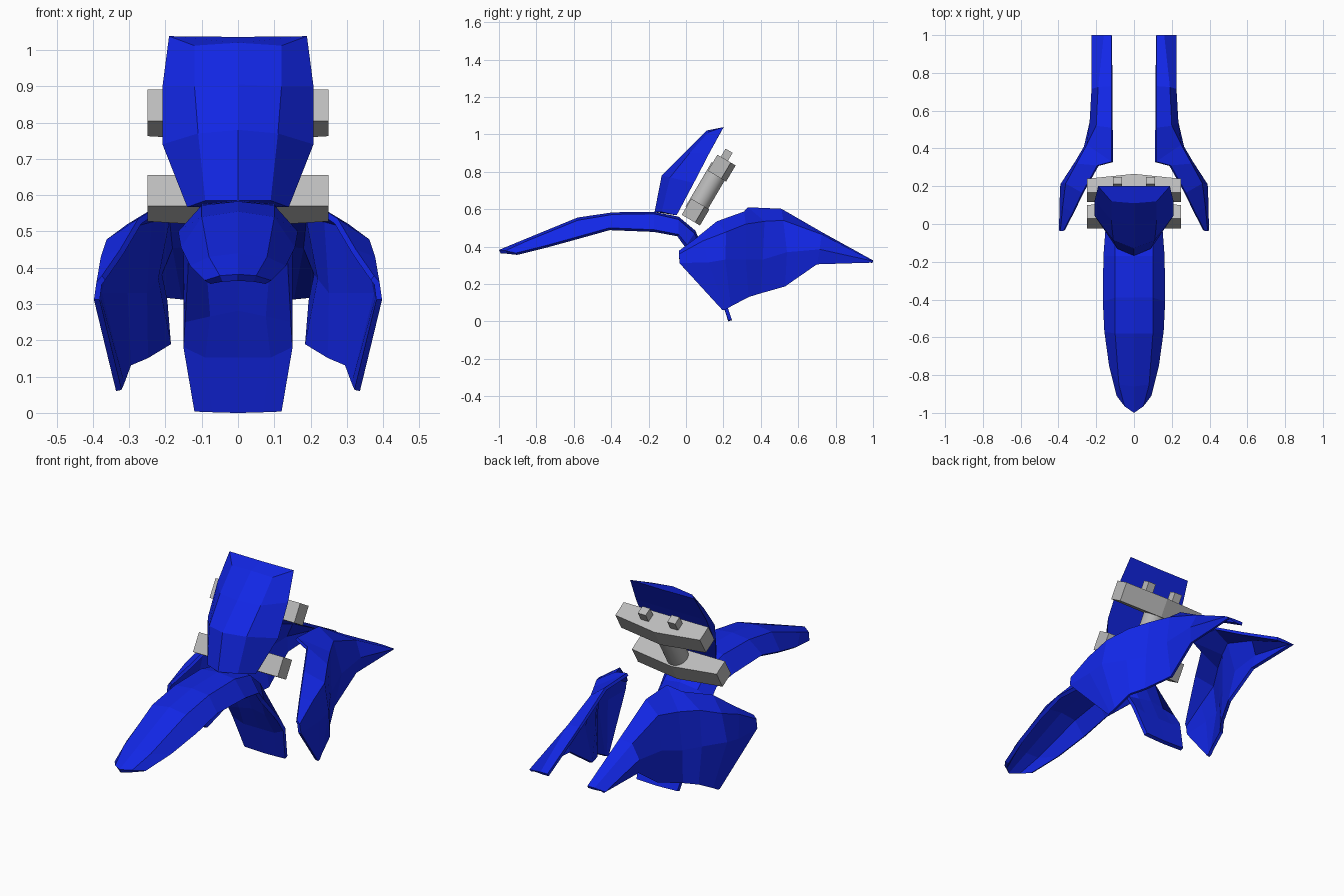
import bpy, bmesh, math
from mathutils import Matrix, Vector

if "Cube" in bpy.data.objects:
    bpy.data.objects.remove(bpy.data.objects["Cube"])


def material(name, rgb):
    m = bpy.data.materials.new(name)
    m.diffuse_color = (*rgb, 1)
    m.use_nodes = True
    m.node_tree.nodes["Principled BSDF"].inputs["Base Color"].default_value = m.diffuse_color
    return m


BLUE = material("blue plastic", (0.006, 0.02, 0.8))
GREY = material("grey metal", (0.5, 0.5, 0.5))


def finish(bm, name, mat):
    me = bpy.data.meshes.new(name)
    bm.to_mesh(me)
    bm.free()
    me.materials.append(mat)
    ob = bpy.data.objects.new(name, me)
    bpy.context.collection.objects.link(ob)
    return ob


def mirrored_loft(name, stations, thickness=0, capped=False):
    """Skin a grid of cross-sections, mirror it across x, optionally thicken it."""
    bm = bmesh.new()
    rows = [[bm.verts.new(p) for p in s] for s in stations]
    for a, b in zip(rows, rows[1:]):
        for i in range(len(a) - 1):
            bm.faces.new((a[i], a[i + 1], b[i + 1], b[i]))
    if capped:
        bm.faces.new(rows[0])
        bm.faces.new(rows[-1])
        bmesh.ops.recalc_face_normals(bm, faces=bm.faces)
    ob = finish(bm, name, BLUE)
    ob.modifiers.new("mirror", 'MIRROR').merge_threshold = 0.002
    if thickness:
        s = ob.modifiers.new("thickness", 'SOLIDIFY')
        s.thickness = thickness
        s.offset = -1
    return ob


# front fender with the mud flap behind it: centre, shoulder, edge
mirrored_loft("front_fender", [
    [(0, -1.0, .382), (.05, -.965, .378), (.092, -.91, .365)],
    [(0, -.86, .44), (.08, -.85, .43), (.132, -.75, .405)],
    [(0, -.58, .555), (.1, -.58, .54), (.157, -.57, .455)],
    [(0, -.39, .583), (.1, -.39, .572), (.165, -.41, .50)],
    [(0, -.17, .585), (.1, -.17, .575), (.162, -.17, .49)],
    [(0, -.04, .56), (.1, -.04, .545), (.152, -.04, .465)],
    [(0, .05, .485), (.1, .045, .47), (.15, .005, .41)],
    [(0, .135, .29), (.08, .135, .275), (.15, .14, .26)],
    [(0, .195, .16), (.09, .195, .16), (.15, .185, .19)],
    [(0, .245, .006), (.07, .245, .008), (.12, .245, .01)],
], .02)

# front plate: front centre, shoulder, edge, flat back centre
mirrored_loft("front_plate", [
    [(0, -.168, .585), (.09, -.13, .585), (.14, -.05, .567), (0, -.05, .567)],
    [(0, -.13, .78), (.11, -.085, .77), (.208, .042, .74), (0, .042, .74)],
    [(0, -.005, .905), (.12, .02, .90), (.208, .125, .90), (0, .125, .90)],
    [(0, .11, 1.02), (.12, .12, 1.012), (.19, .2, 1.038), (0, .2, 1.036)],
], capped=True)

# side shrouds: top edge, upper crease, widest line, lower edge
mirrored_loft("side_shrouds", [
    [(.375, -.037, .378), (.39, -.037, .36), (.397, -.035, .312), (.336, .195, .06)],
    [(.325, .06, .45), (.378, .09, .43), (.394, .12, .315), (.336, .21, .062)],
    [(.275, .165, .535), (.362, .215, .478), (.39, .21, .33), (.328, .24, .08)],
    [(.195, .31, .587), (.305, .32, .52), (.318, .32, .33), (.309, .335, .13)],
    [(.118, .33, .61), (.25, .42, .535), (.265, .41, .33), (.262, .40, .15)],
    [(.12, .51, .602), (.2, .52, .54), (.235, .54, .37), (.2, .53, .187)],
    [(.118, .73, .475), (.19, .725, .465), (.225, .715, .385), (.21, .70, .305)],
    [(.118, 1.0, .326), (.16, 1.0, .326), (.225, 1.0, .322), (.215, 1.0, .314)],
], .016)

# steering assembly, leaning back along a shared axis
TILT = Matrix.Rotation(math.radians(-30.5), 4, 'X')
LOWER, UPPER = Vector((0, .05, .585)), Vector((0, .19, .82))


def prism(name, outline, h0, h1, origin):
    bm = bmesh.new()
    f = bm.faces.new([bm.verts.new((x, y, h0)) for x, y in outline])
    r = bmesh.ops.extrude_face_region(bm, geom=[f])
    top = [v for v in r["geom"] if isinstance(v, bmesh.types.BMVert)]
    bmesh.ops.translate(bm, verts=top, vec=(0, 0, h1 - h0))
    bmesh.ops.recalc_face_normals(bm, faces=bm.faces)
    bm.transform(Matrix.Translation(origin) @ TILT)
    return finish(bm, name, GREY)


CLAMP = [(-.25, -.055), (.25, -.055), (.25, .028), (0, .058), (-.25, .028)]
prism("lower_clamp", CLAMP, -.05, .05, LOWER)
prism("upper_clamp", CLAMP, -.05, .05, UPPER)

# handlebar mounts
for side, x in (("left", -.087), ("right", .087)):
    prism("bar_mount_" + side,
          [(x - .023, -.034), (x + .023, -.034), (x + .023, .01), (x - .023, .01)],
          .03, .1, UPPER)

# steering stem
circle = [(.055 * math.cos(a * math.pi / 16), .055 * math.sin(a * math.pi / 16) - .005)
          for a in range(32)]
stem = prism("steering_stem", circle, 0, (UPPER - LOWER).length, LOWER)
bpy.context.view_layer.objects.active = stem
stem.select_set(True)
bpy.ops.object.shade_smooth_by_angle()
